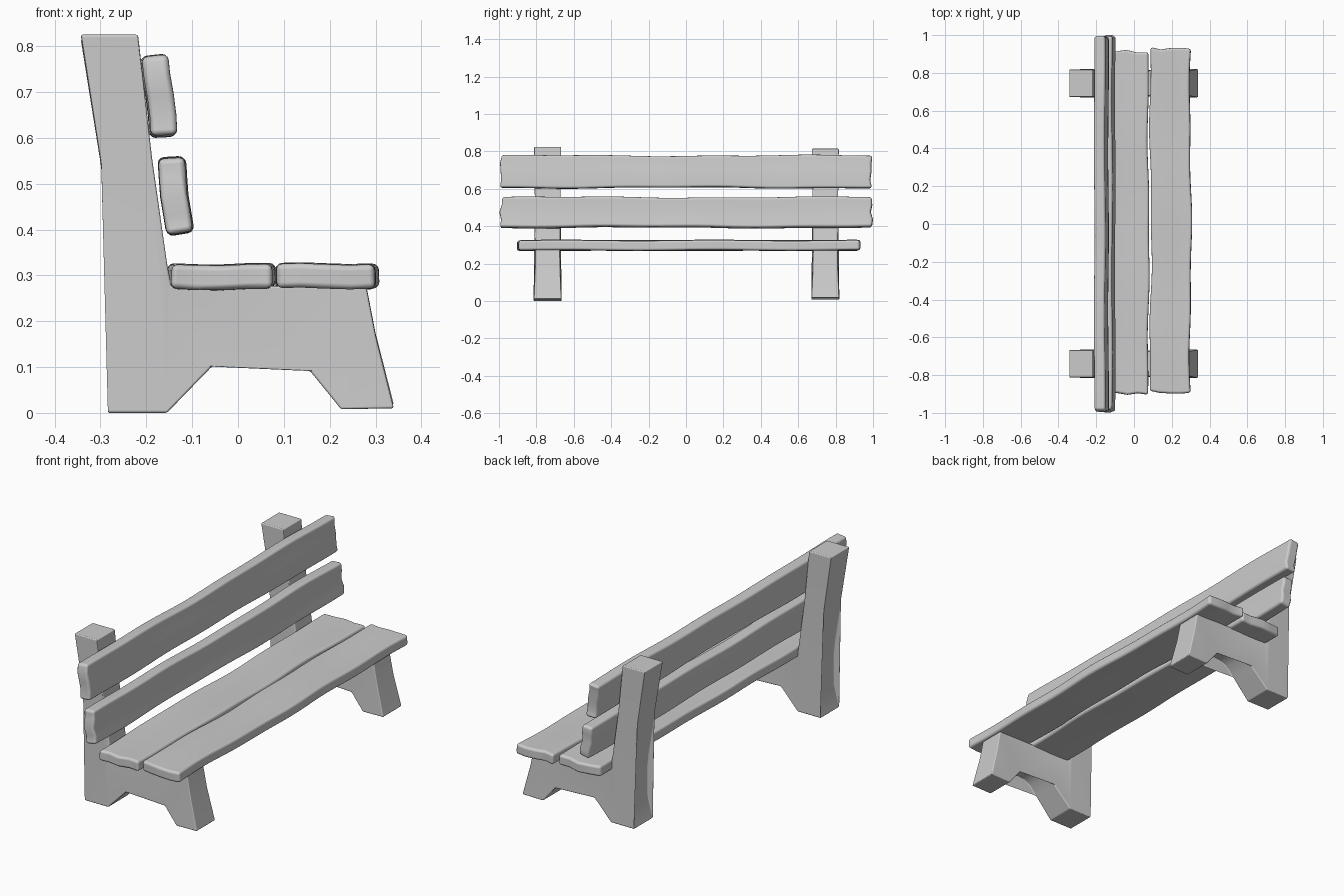
import bpy, bmesh, random
from math import sin, radians, tau

if "Cube" in bpy.data.objects:
    bpy.data.objects.remove(bpy.data.objects["Cube"])

random.seed(7)


def finish(name, bm, bevel, thickness=0):
    for f in bm.faces:
        f.smooth = True
    me = bpy.data.meshes.new(name)
    bm.to_mesh(me)
    bm.free()
    ob = bpy.data.objects.new(name, me)
    bpy.context.collection.objects.link(ob)
    if thickness:
        s = ob.modifiers.new("Thickness", 'SOLIDIFY')
        s.thickness, s.offset = thickness, 0
    b = ob.modifiers.new("Worn edges", 'BEVEL')
    b.width, b.segments = bevel, 3
    b.limit_method, b.angle_limit = 'ANGLE', radians(38)
    b.harden_normals = True
    return ob


def plank(name, width, y0, y1, thickness, loc, tilt=0, amp=0.004, ragged=0.01):
    """Hand-cut board: local x is width, y is length, with wavy sides and ragged ends."""
    nu, nv = 32, 4
    bm = bmesh.new()
    p = [random.uniform(0, tau) for _ in range(6)]

    def wave(t, a, b):
        return amp * (sin(t * 9 + a) + 0.6 * sin(t * 23 + b))

    ends = [[random.uniform(-ragged, ragged) for _ in range(nv + 1)] for _ in range(2)]
    rows = []
    for i in range(nu + 1):
        t = i / nu
        lo = -width / 2 + wave(t, p[0], p[1])
        hi = width / 2 + wave(t, p[2], p[3])
        row = []
        for j in range(nv + 1):
            v = j / nv
            y = y0 + (y1 - y0) * t
            if i == 0:
                y += ends[0][j]
            elif i == nu:
                y += ends[1][j]
            z = 0.002 * sin(t * 14 + p[4]) + 0.002 * sin(v * 6 + p[5])
            row.append(bm.verts.new((lo + (hi - lo) * v, y, z)))
        rows.append(row)
    for a, b in zip(rows, rows[1:]):
        for j in range(nv):
            bm.faces.new((a[j], a[j + 1], b[j + 1], b[j]))
    ob = finish(name, bm, 0.013, thickness)
    ob.location = loc
    ob.rotation_euler.y = radians(tilt)


# Side outline of a frame: back post, seat support and arched legs
OUTLINE = [(-0.285, 0), (-0.155, 0), (-0.06, 0.098), (-0.02, 0.142), (0.015, 0.16),
           (0.06, 0.167), (0.095, 0.157), (0.12, 0.136), (0.16, 0.088), (0.225, 0.008),
           (0.34, 0.01), (0.30, 0.17), (0.28, 0.275), (-0.145, 0.278), (-0.154, 0.32),
           (-0.188, 0.56), (-0.218, 0.825), (-0.343, 0.825), (-0.30, 0.55),
           (-0.266, 0.33), (-0.259, 0.26), (-0.259, 0.11)]


def frame(name, yc, base, top):
    bm = bmesh.new()
    sides = []
    for s in (-1, 1):
        ring = []
        for x, z in OUTLINE:
            half = 0.066 + 0.009 * max(0, 1 - z / 0.2) + 0.006 * max(0, (z - 0.4) / 0.42)
            ring.append(bm.verts.new((x, yc + s * half, base + z * (top - base) / 0.825)))
        sides.append(ring)
    a, b = sides
    n = len(a)
    for i in range(n):
        k = (i + 1) % n
        bm.faces.new((a[i], b[i], b[k], a[k]))
    caps = [bm.faces.new(a), bm.faces.new(b[::-1])]
    bmesh.ops.triangulate(bm, faces=caps)
    bmesh.ops.recalc_face_normals(bm, faces=bm.faces)
    finish(name, bm, 0.01)


# Two end frames
frame("left_frame", -0.74, 0.0, 0.825)
frame("right_frame", 0.745, 0.008, 0.815)

# Two seat boards
plank("rear_seat_board", 0.228, -0.895, 0.915, 0.053, (-0.037, 0, 0.297))
plank("front_seat_board", 0.212, -0.89, 0.93, 0.053, (0.194, 0, 0.298), amp=0.005)

# Two leaning backrest boards
plank("upper_back_board", 0.172, -0.99, 0.99, 0.058, (-0.172, 0, 0.691), -96.5, 0.003)
plank("lower_back_board", 0.162, -0.988, 0.992, 0.058, (-0.137, 0, 0.474), -96.5, 0.003)
